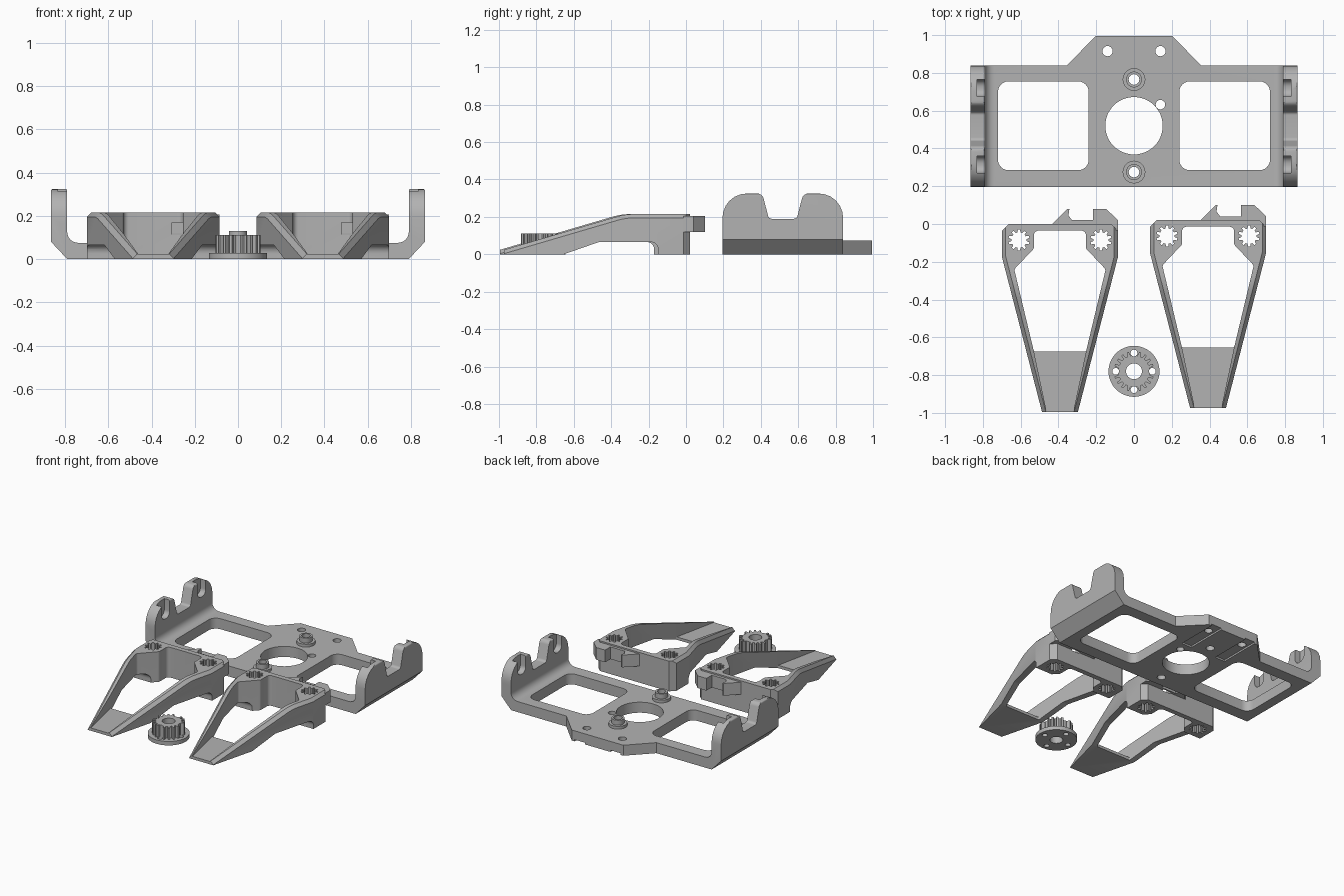
import bpy, bmesh, math
from mathutils import Vector

if "Cube" in bpy.data.objects:
    bpy.data.objects.remove(bpy.data.objects["Cube"])

grey = bpy.data.materials.new("plain grey")
grey.diffuse_color = (0.45, 0.45, 0.45, 1)
grey.use_nodes = True
grey.node_tree.nodes["Principled BSDF"].inputs["Base Color"].default_value = grey.diffuse_color


def rounded(pts, n=6):
    """Polygon whose (x, y, r) corners are replaced by arcs of radius r."""
    out = []
    for i, p in enumerate(pts):
        c = Vector(p[:2])
        r = p[2] if len(p) > 2 else 0
        if r == 0:
            out.append(tuple(c))
            continue
        a = (Vector(pts[i - 1][:2]) - c).normalized()
        b = (Vector(pts[(i + 1) % len(pts)][:2]) - c).normalized()
        half = a.angle(b) / 2
        d, w = r / math.tan(half), math.sin(half)
        for k in range(n + 1):
            t = k / n
            u, v, s = (1 - t) ** 2, 2 * t * (1 - t) * w, t * t
            out.append(tuple(((c + a * d) * u + c * v + (c + b * d) * s) / (u + v + s)))
    return out


def prism(name, pts, lo, hi, axis='z'):
    """Extrude a flat outline along one axis."""
    place = {'z': lambda a, b, h: (a, b, h), 'y': lambda a, b, h: (a, h, b),
             'x': lambda a, b, h: (h, a, b)}[axis]
    bm = bmesh.new()
    low = [bm.verts.new(place(a, b, lo)) for a, b in pts]
    high = [bm.verts.new(place(a, b, hi)) for a, b in pts]
    bm.faces.new(low)
    bm.faces.new(high)
    for i in range(len(pts)):
        j = (i + 1) % len(pts)
        bm.faces.new((low[i], low[j], high[j], high[i]))
    bmesh.ops.recalc_face_normals(bm, faces=bm.faces)
    me = bpy.data.meshes.new(name)
    bm.to_mesh(me)
    bm.free()
    me.materials.append(grey)
    ob = bpy.data.objects.new(name, me)
    bpy.context.collection.objects.link(ob)
    return ob


def combine(ob, other, op='DIFFERENCE'):
    m = ob.modifiers.new("combine", 'BOOLEAN')
    m.operation, m.object, m.solver = op, other, 'EXACT'
    bpy.context.view_layer.objects.active = ob
    bpy.ops.object.modifier_apply(modifier=m.name)
    bpy.data.objects.remove(other)


def box(x0, x1, y0, y1, z0, z1, r=0):
    return prism("cutter", rounded([(x0, y0, r), (x1, y0, r), (x1, y1, r), (x0, y1, r)]), z0, z1)


def circle(x, y, r, n=32):
    return [(x + r * math.cos(2 * math.pi * i / n), y + r * math.sin(2 * math.pi * i / n)) for i in range(n)]


def spline(x, y, r_in, r_out, n):
    """Toothed outline with n trapezoid teeth."""
    pts = []
    for i in range(n):
        for f, r in ((-.30, r_in), (-.17, r_out), (.17, r_out), (.30, r_in)):
            a = 2 * math.pi * (i + f) / n + math.pi / 2
            pts.append((x + r * math.cos(a), y + r * math.sin(a)))
    return pts


def finish(ob):
    bpy.ops.object.select_all(action='DESELECT')
    ob.select_set(True)
    bpy.context.view_layer.objects.active = ob
    bpy.ops.object.shade_smooth_by_angle(angle=math.radians(30))


# Frame: U-shaped section with chamfered lower corners
half = [(.79, 0), (.865, .08), (.865, .325, .01), (.79, .325, .01), (.79, .075, .05)]
section = half + [(-p[0],) + p[1:] for p in reversed(half)]
frame = prism("mounting_frame", rounded(section), .2, .845, 'y')
# Side wall outline with rounded lobes and central notch
wall = [(.2, -.1), (.845, -.1), (.845, .325, .13), (.632, .325, .035), (.597, .19, .02),
        (.448, .19, .02), (.413, .325, .035), (.2, .325, .13)]
combine(frame, prism("wall_outline", rounded(wall), -1, 1, 'x'), 'INTERSECT')
# Rear tab
combine(frame, prism("rear_tab", [(-.375, .82), (.375, .82), (.355, .845), (.203, 1), (-.203, 1), (-.355, .845)],
                     0, .075), 'UNION')
# Stepped bosses
for y in (.28, .77):
    for r, h in ((.06, .095), (.042, .13)):
        combine(frame, prism("boss", circle(0, y, r), .03, h), 'UNION')
# Windows, bore, screw holes and wall pockets
for s in (-1, 1):
    x0, x1 = sorted((s * .24, s * .72))
    combine(frame, box(x0, x1, .29, .76, -.1, .2, .055))
    for y in (.32, .725):
        x0, x1 = sorted((s * .75, s * .832))
        pocket = [(y - .045, .21, .04), (y + .045, .21, .04), (y + .045, .4), (y - .045, .4)]
        combine(frame, prism("pocket", rounded(pocket), x0, x1, 'x'))
for x, y, r in ((0, .525, .152), (0, .28, .028), (0, .77, .028), (-.14, .92, .027), (.14, .92, .027), (.14, .637, .025)):
    combine(frame, prism("hole", circle(x, y, r, 48), -.1, .3))
# Shallow channels under the tab
for x in (-.14, .14):
    combine(frame, box(x - .04, x + .04, .7, 1.1, -.05, .012))
finish(frame)


def make_arm(name, dx, dy):
    # Tapered plan outline cut to the side profile
    plan = [(-.307, -.17), (-.095, -.99), (.095, -.99), (.307, -.17), (.307, -.03), (.272, .005),
            (-.272, .005), (-.307, -.03)]
    arm = prism(name, plan, -.1, .4)
    side = [(-1.1, 0), (-.67, 0), (-.48, .066, .04), (-.165, .066, .04), (-.165, 0), (.1, 0),
            (.1, .215), (-.34, .215, .35), (-.99, .024), (-1.1, .024)]
    combine(arm, prism("side_profile", rounded(side), -1, 1, 'x'), 'INTERSECT')
    # Chamfer along the outer upper edges of the rails
    bm = bmesh.new()
    bm.from_mesh(arm.data)
    edges = []
    for e in bm.edges:
        if len(e.link_faces) == 2:
            a, b = sorted((f.normal for f in e.link_faces), key=lambda n: n.z)
            if b.z > .8 and abs(a.z) < .2 and abs(a.x) > .9:
                edges.append(e)
    bmesh.ops.bevel(bm, geom=edges, offset=.02, segments=1, affect='EDGES', clamp_overlap=True)
    bm.to_mesh(arm.data)
    bm.free()
    # Through opening and the floor pocket at the tip
    right = [(.1, -1.05), (.07, -.99), (.138, -.67), (.242, -.235, .02), (.138, -.125, .02), (.138, -.03, .025)]
    hole = [(.138, -.67, .01)] + right[3:]
    for pts, z in ((hole, -.1), (right[1:], .02)):
        full = pts + [(-p[0],) + p[1:] for p in reversed(pts)]
        combine(arm, prism("opening", rounded(full), z, .5))
    # Latch hook and tongue at the back
    hook = [(-.06, -.01), (.06, -.01), (.06, .03), (.045, .05), (.05, .085), (.04, .085), (-.04, .005)]
    tongue = [(.05, -.01), (.307, -.03), (.307, .025), (.245, .085), (.175, .085), (.175, .025), (.05, .025)]
    for pts in (hook, tongue):
        combine(arm, prism("latch", pts, .118, .205), 'UNION')
    combine(arm, box(.087, .15, -.05, .015, .113, .17))
    # Splined sockets in the legs
    for s in (-1, 1):
        combine(arm, prism("socket", spline(s * .217, -.08, .041, .056, 10), -.1, .4))
    arm.location = (dx, dy, 0)
    finish(arm)


make_arm("left_arm", -.392, 0)
make_arm("right_arm", .392, .021)

# Splined horn with flange and screw holes
horn = prism("splined_horn", circle(0, -.775, .135, 48), 0, .028)
combine(horn, prism("teeth", spline(0, -.775, .084, .107, 20), .01, .112), 'UNION')
combine(horn, prism("bore", circle(0, -.775, .042), -.1, .3))
for i in range(4):
    a = i * math.pi / 2
    combine(horn, prism("screw_hole", circle(.097 * math.cos(a), -.775 + .097 * math.sin(a), .018, 16), -.1, .3))
finish(horn)

# Shift everything so the whole set is centred
for ob in bpy.context.collection.objects:
    ob.location.y -= .005
